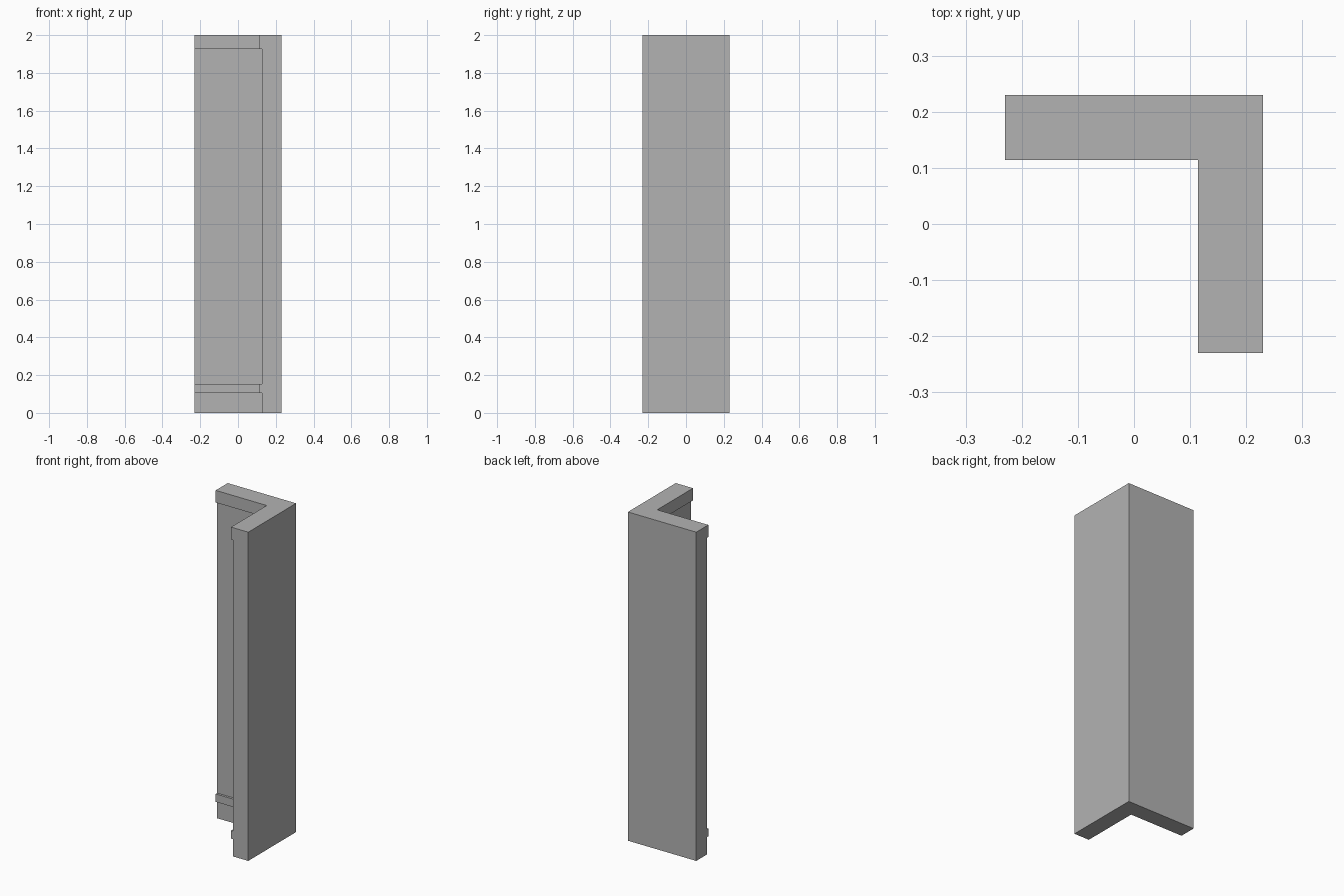
import bpy, bmesh

cube = bpy.data.objects.get("Cube")
if cube:
    bpy.data.objects.remove(cube, do_unlink=True)

HALF = 0.23           # half of the outer footprint
WALL = 0.128          # inner face of the plain wall
TRIM = 0.114          # inner face of the projecting trims
HEIGHT = 2.0
RAIL = (0.105, 0.153)  # lower rail, bottom and top
CROWN = 1.926         # underside of the top trim

# Plain grey plaster
grey = bpy.data.materials.new("plaster_grey")
grey.use_nodes = True
colour = (0.45, 0.45, 0.45, 1.0)
grey.diffuse_color = colour
grey.node_tree.nodes["Principled BSDF"].inputs["Base Color"].default_value = colour

# Wall section as (offset from centre, height): flat outside, trims inside
section = [
    (HALF, 0), (WALL, 0),
    (WALL, RAIL[0]), (TRIM, RAIL[0]), (TRIM, RAIL[1]), (WALL, RAIL[1]),
    (WALL, CROWN), (TRIM, CROWN), (TRIM, HEIGHT), (HALF, HEIGHT),
]

# Sweep the section round the corner: left end, mitre, front end
bm = bmesh.new()
stations = [
    [bm.verts.new((-HALF, d, z)) for d, z in section],
    [bm.verts.new((d, d, z)) for d, z in section],
    [bm.verts.new((d, -HALF, z)) for d, z in section],
]
count = len(section)
for a, b in zip(stations, stations[1:]):
    for i in range(count):
        j = (i + 1) % count
        bm.faces.new((a[i], a[j], b[j], b[i]))
bm.faces.new(stations[0])
bm.faces.new(stations[-1])

# Merge the flat mitre joints into single L-shaped faces
flat = [e for e in bm.edges if len(e.link_faces) == 2
        and abs(e.verts[0].co.z - e.verts[1].co.z) < 1e-6
        and abs(e.link_faces[0].normal.dot(e.link_faces[1].normal)) > 0.999]
bm.normal_update()
flat = [e for e in bm.edges if e.calc_face_angle(1.0) < 0.001]
bmesh.ops.dissolve_edges(bm, edges=flat, use_verts=False)
bmesh.ops.recalc_face_normals(bm, faces=bm.faces[:])

mesh = bpy.data.meshes.new("corner_wall")
bm.to_mesh(mesh)
bm.free()
mesh.materials.append(grey)
bpy.context.collection.objects.link(bpy.data.objects.new("corner_wall", mesh))
